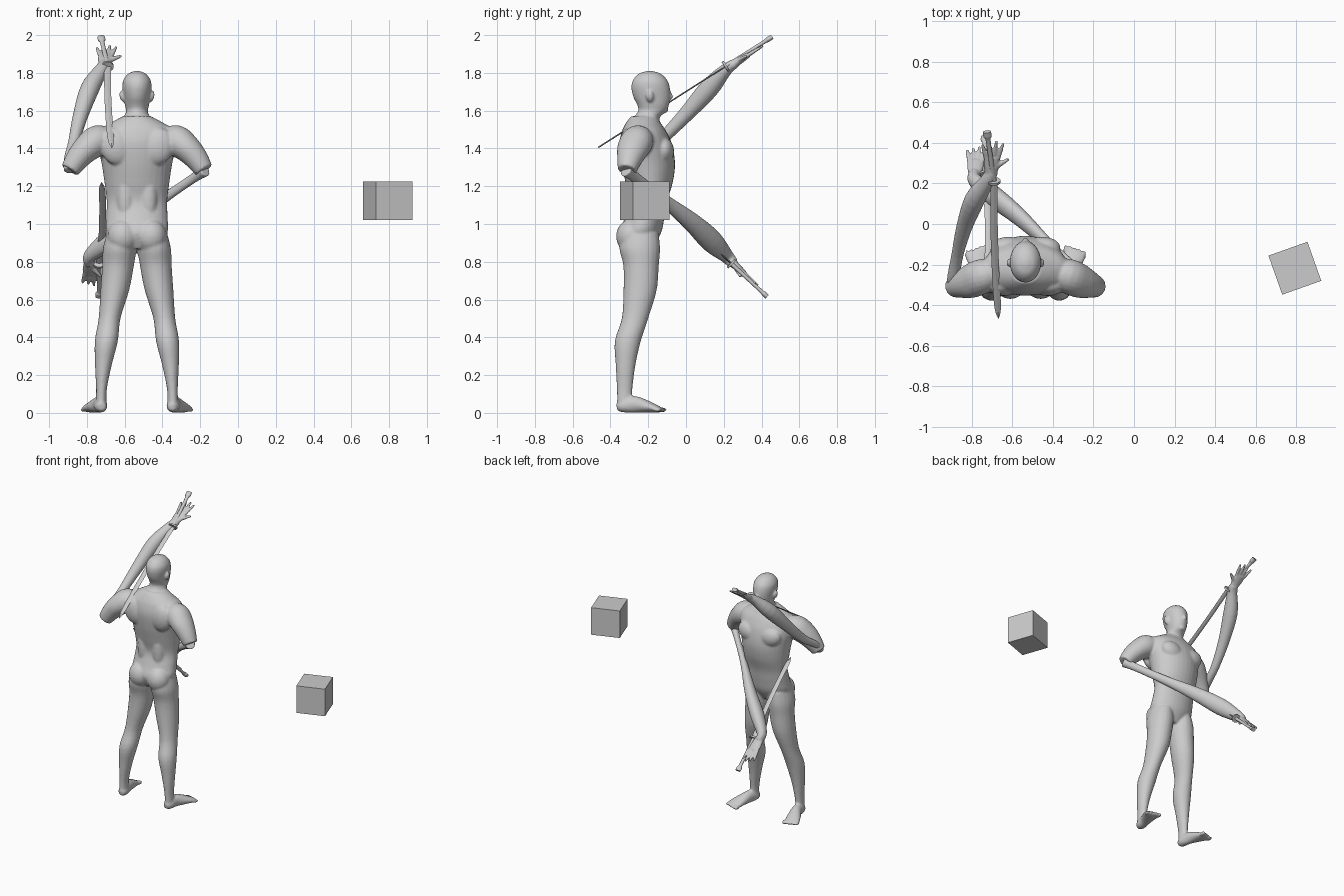
import bpy, bmesh, math
from mathutils import Vector, Matrix

cube = bpy.data.objects.get("Cube")
if cube:
    bpy.data.objects.remove(cube)

CX = -0.535  # mid plane of the figure


def material(name, value):
    mat = bpy.data.materials.new(name)
    mat.use_nodes = True
    color = (value, value, value, 1)
    mat.diffuse_color = color
    mat.node_tree.nodes["Principled BSDF"].inputs["Base Color"].default_value = color
    return mat


GREY = material("plain grey", 0.6)


def spline(rows, steps):
    """Catmull-Rom resampling of equally long tuples."""
    pts = [Vector(r) for r in rows]
    out = []
    for i in range(len(pts) - 1):
        a, b, c, d = pts[max(i - 1, 0)], pts[i], pts[i + 1], pts[min(i + 2, len(pts) - 1)]
        for k in range(steps):
            t = k / steps
            out.append(b + (c - a) * (t / 2) + (a * 2 - b * 5 + c * 4 - d) * (t * t / 2)
                       + (b * 3 - a - c * 3 + d) * (t ** 3 / 2))
    return out + [pts[-1]]


def tube(bm, rows, ref=(1, 0, 0), sides=20, steps=4, level=False):
    """Closed loft through rows of (x, y, z, radius along ref, radius across)."""
    rows = spline(rows, steps)
    centers = [Vector(r[:3]) for r in rows]
    rings = []
    for i, row in enumerate(rows):
        tangent = centers[min(i + 1, len(rows) - 1)] - centers[max(i - 1, 0)]
        tangent = Vector((0, 0, 1)) if level else tangent.normalized()
        u = Vector(ref)
        u = (u - tangent * u.dot(tangent)).normalized()
        v = tangent.cross(u)
        angles = [2 * math.pi * k / sides for k in range(sides)]
        rings.append([bm.verts.new(centers[i] + u * math.cos(a) * max(row[3], 0.001)
                                   + v * math.sin(a) * max(row[4], 0.001)) for a in angles])
    for low, high in zip(rings, rings[1:]):
        for k in range(sides):
            n = (k + 1) % sides
            bm.faces.new((low[k], low[n], high[n], high[k]))
    bm.faces.new(rings[0][::-1])
    bm.faces.new(rings[-1])


def ball(bm, center, radii, tilt=0):
    m = Matrix.Translation(center) @ Matrix.Rotation(tilt, 4, 'Y') @ Matrix.Diagonal((*radii, 1))
    bmesh.ops.create_uvsphere(bm, u_segments=20, v_segments=12, radius=1, matrix=m)


def finish(bm, name, voxel=0, smooth=3):
    bmesh.ops.recalc_face_normals(bm, faces=bm.faces)
    mesh = bpy.data.meshes.new(name)
    bm.to_mesh(mesh)
    bm.free()
    obj = bpy.data.objects.new(name, mesh)
    bpy.context.collection.objects.link(obj)
    mesh.materials.append(GREY)
    if voxel:
        fuse = obj.modifiers.new("fuse", 'REMESH')
        fuse.mode = 'VOXEL'
        fuse.voxel_size = voxel
        fuse.use_smooth_shade = True
        soft = obj.modifiers.new("soften", 'SMOOTH')
        soft.factor = 0.5
        soft.iterations = smooth
    return obj


# Body: torso with neck and head, then mirrored limbs and muscles
bm = bmesh.new()
torso = [(0.87, -.25, .09, .07), (0.95, -.243, .16, .11), (1.03, -.22, .163, .105),
         (1.12, -.2, .16, .10), (1.22, -.195, .172, .125), (1.32, -.2, .187, .142),
         (1.42, -.213, .208, .14), (1.49, -.222, .205, .118), (1.535, -.226, .14, .092),
         (1.57, -.222, .075, .07)]
tube(bm, [(CX, y, z, rx, ry) for z, y, rx, ry in torso], sides=32, level=True)
head = [(1.5, -.22, .075, .072), (1.56, -.208, .066, .067), (1.6, -.178, .058, .075),
        (1.63, -.174, .064, .084), (1.67, -.18, .07, .098), (1.72, -.187, .077, .102),
        (1.76, -.19, .073, .092), (1.795, -.192, .048, .06), (1.81, -.192, .012, .015)]
tube(bm, [(CX, y, z, rx, ry) for z, y, rx, ry in head], sides=28, level=True)

# Face
tube(bm, [(CX, -.094, 1.705, .008, .008), (CX, -.08, 1.678, .011, .012),
          (CX, -.078, 1.665, .016, .01)], steps=2)
ball(bm, (CX, -.103, 1.637), (.024, .014, .011))
ball(bm, (CX, -.112, 1.603), (.028, .018, .016))

for s in (-1, 1):
    def side(rows):
        return [(CX + s * r[0], *r[1:]) for r in rows]

    # Leg and foot
    tube(bm, side([(.085, -.245, .95, .075, .10), (.092, -.245, .87, .088, .108),
                   (.10, -.238, .78, .084, .094), (.117, -.243, .65, .076, .088),
                   (.145, -.27, .5, .058, .07), (.162, -.308, .38, .061, .069),
                   (.178, -.32, .25, .044, .052), (.188, -.325, .12, .028, .041),
                   (.19, -.325, .04, .03, .04)]), level=True)
    tube(bm, side([(.186, -.366, .032, .018, .02), (.19, -.335, .036, .034, .034),
                   (.2, -.275, .045, .035, .044), (.222, -.21, .034, .047, .033),
                   (.24, -.16, .022, .054, .021), (.245, -.138, .017, .048, .015)]))
    for k in range(5):
        ball(bm, (CX + s * (.2 + .022 * k), -.128 - .006 * k, .016),
             (.014 - .001 * k, .026, .014 - .001 * k))
    # Shoulder and upper arm
    tube(bm, side([(.13, -.235, 1.44, .06, .06), (.205, -.255, 1.44, .085, .084),
                   (.265, -.28, 1.40, .085, .074), (.315, -.298, 1.345, .068, .063),
                   (.355, -.312, 1.285, .05, .05)]), ref=(0, 1, 0))
    # Buttock, chest, shoulder blade, back muscle and ear
    ball(bm, (CX + s * .075, -.29, .935), (.082, .08, .09))
    ball(bm, (CX + s * .085, -.118, 1.385), (.09, .055, .07), s * -.3)
    ball(bm, (CX + s * .11, -.305, 1.41), (.085, .05, .1), s * .3)
    ball(bm, (CX + s * .06, -.262, 1.14), (.05, .05, .17))
    ball(bm, (CX + s * .08, -.192, 1.675), (.012, .02, .03), s * .25)
finish(bm, "body", 0.008)


def hand(bm, wrist, along, across, spread, thumb_tip):
    """Open palm with four fingers and a thumb."""
    w, d, a = Vector(wrist), Vector(along).normalized(), Vector(across)
    a = (a - d * a.dot(d)).normalized()
    knuckles = w + d * .095
    tube(bm, [(*w, .03, .024), (*(w + d * .05), .04, .019), (*knuckles, .04, .014)], ref=a)
    for k in range(4):
        q = k - 1.5
        base = knuckles + a * q * .02 - d * .01
        tip = base + d * (.105 - .012 * abs(q - .5)) + a * q * spread
        tube(bm, [(*base, .011, .011), (*((base + tip) / 2), .011, .010), (*tip, .007, .007)],
             ref=a, sides=10)
    start, end = w + d * .025, Vector(thumb_tip)
    tube(bm, [(*start, .018, .016), (*((start + end) / 2), .014, .013), (*end, .008, .008)],
         ref=d, sides=10)


# Raised forearm and hand
bm = bmesh.new()
tube(bm, [(-.888, -.325, 1.285, .035, .03), (-.89, -.27, 1.345, .032, .024),
          (-.87, -.15, 1.43, .03, .03), (-.835, -.01, 1.57, .04, .04),
          (-.785, .12, 1.715, .05, .052), (-.725, .21, 1.815, .037, .034),
          (-.70, .26, 1.85, .031, .025)])
hand(bm, (-.705, .25, 1.845), (.05, .8, .5), (1, 0, 0), .014, (-.618, .32, 1.89))
finish(bm, "raised_forearm", 0.006)

# Lowered forearm and hand
bm = bmesh.new()
tube(bm, [(-.175, -.32, 1.285, .035, .035), (-.24, -.26, 1.24, .028, .022),
          (-.40, -.12, 1.13, .032, .024), (-.56, .03, 1.01, .05, .04),
          (-.69, .135, .91, .06, .048), (-.785, .215, .83, .038, .034),
          (-.785, .25, .79, .03, .026)], ref=(0, .6, .8))
hand(bm, (-.785, .24, .80), (.05, .8, -.72), (1, 0, 0), .01, (-.725, .29, .72))
finish(bm, "lowered_forearm", 0.006)


def sword(name, pommel, guard, tip, bow):
    """Slim curved blade with a round guard, grip and flared pommel."""
    p, g, t = Vector(pommel), Vector(guard), Vector(tip)
    d = (t - g).normalized()
    bm = bmesh.new()
    rows = []
    for k, half in ((0, .018), (.35, .018), (.7, .018), (.92, .016), (1, .002)):
        c = g.lerp(t, k) + Vector((bow * math.sin(math.pi * k), 0, 0))
        rows.append((*c, half, .004))
    tube(bm, rows, sides=4)
    finish(bm, name + "_blade")
    bm = bmesh.new()
    tube(bm, [(*(g - d * .006), .032, .03), (*(g + d * .006), .032, .03)], sides=24, steps=1)
    tube(bm, [(*p, .02, .013), (*p.lerp(g, .1), .02, .013), (*p.lerp(g, .18), .012, .01),
              (*p.lerp(g, .6), .012, .01), (*g, .013, .011)], sides=16)
    grip = finish(bm, name + "_hilt")
    bpy.ops.object.select_all(action='DESELECT')
    grip.select_set(True)
    bpy.context.view_layer.objects.active = grip
    bpy.ops.object.shade_smooth_by_angle(angle=math.radians(40))


sword("upper_sword", (-.725, .455, 1.99), (-.69, .21, 1.835), (-.668, -.465, 1.405), -.008)
sword("lower_sword", (-.735, .43, .615), (-.735, .24, .79), (-.722, -.22, 1.22), .012)

# Free-standing block beside the figure
bm = bmesh.new()
bmesh.ops.create_cube(bm, size=0.204, matrix=Matrix.Translation((.793, -.218, 1.122))
                      @ Matrix.Rotation(math.radians(19.5), 4, 'Z'))
finish(bm, "floating_block")
